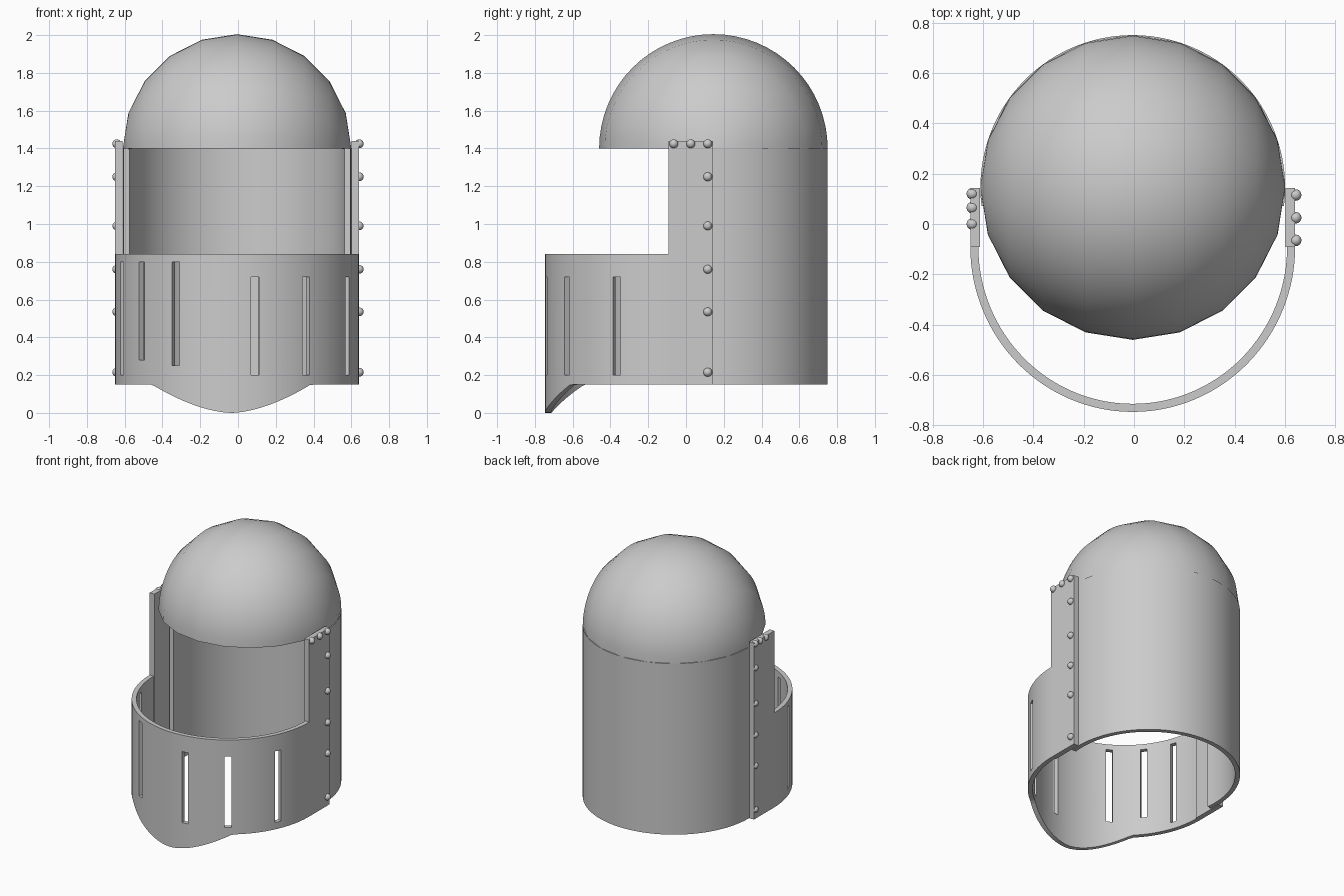
import bpy, bmesh
from math import sin, cos, pi, radians, sqrt, atan2
from mathutils import Matrix, Vector

cube = bpy.data.objects.get("Cube")
if cube:
    bpy.data.objects.remove(cube, do_unlink=True)

CX, CY = -0.005, 0.145      # axis of the skull
R, WALL = 0.605, 0.032      # skull radius and plate thickness
VY, VRX, VRY = -0.09, 0.645, 0.656   # visor centre and radii
BASE, BROW, TOP = 0.15, 1.4, 1.44


def finish(name, bm):
    bmesh.ops.recalc_face_normals(bm, faces=bm.faces[:])
    mesh = bpy.data.meshes.new(name)
    bm.to_mesh(mesh)
    bm.free()
    obj = bpy.data.objects.new(name, mesh)
    bpy.context.collection.objects.link(obj)
    return obj


def activate(obj):
    bpy.ops.object.select_all(action='DESELECT')
    obj.select_set(True)
    bpy.context.view_layer.objects.active = obj


def smooth(obj):
    activate(obj)
    bpy.ops.object.shade_smooth_by_angle(angle=radians(35))


def add_box(bm, size, matrix):
    bmesh.ops.create_cube(bm, size=1, matrix=matrix @ Matrix.Diagonal((*size, 1)))


def curved_wall(name, cy, rx, ry, start, end, steps, low, high):
    """Closed, thick arc of wall; low(x) gives the height of its lower edge."""
    bm = bmesh.new()
    rings = []
    for i in range(steps + 1):
        a = radians(start + (end - start) * i / steps)
        c, s = cos(a), sin(a)
        z = low(rx * c)
        ring = [bm.verts.new((CX + (rx - t) * c, cy + (ry - t) * s, h))
                for t, h in ((0, z), (0, high), (WALL, high), (WALL, z))]
        rings.append(ring)
    for p, q in zip(rings, rings[1:]):
        for k in range(4):
            n = (k + 1) % 4
            bm.faces.new((p[k], q[k], q[n], p[n]))
    bm.faces.new(rings[0])
    bm.faces.new(rings[-1])
    return finish(name, bm)


# Skull dome: a coarse profile swept finely about the side-to-side axis
bm = bmesh.new()
rows = []
for i in range(11):
    a = pi * i / 10
    rows.append([bm.verts.new((CX + R * cos(a),
                               CY + R * sin(a) * cos(pi * j / 32),
                               BROW + R * sin(a) * sin(pi * j / 32)))
                 for j in range(33)])
for p, q in zip(rows, rows[1:]):
    for j in range(32):
        bm.faces.new((p[j], p[j + 1], q[j + 1], q[j]))
bmesh.ops.remove_doubles(bm, verts=bm.verts[:], dist=0.0001)
dome = finish("skull_dome", bm)
shell = dome.modifiers.new("Thickness", 'SOLIDIFY')
shell.thickness = WALL
shell.offset = -1
activate(dome)
bpy.ops.object.modifier_apply(modifier=shell.name)
smooth(dome)

# Back and cheek wall
smooth(curved_wall("back_wall", CY, R, R, -7, 187, 64, lambda x: BASE, BROW))

# Visor with a pointed chin
visor = curved_wall("visor", VY, VRX, VRY, 180, 360, 64,
                    lambda x: BASE * min(1, (abs(x + 0.03) / 0.42) ** 1.7), 0.84)

# Breathing slots: side position, lower and upper end
slots = [(-0.615, 0.2, 0.8), (-0.51, 0.28, 0.8), (-0.33, 0.25, 0.8),
         (0.09, 0.2, 0.72), (0.36, 0.2, 0.72), (0.58, 0.2, 0.72)]
bm = bmesh.new()
for x, low, high in slots:
    y = -VRY * sqrt(1 - ((x - CX) / VRX) ** 2)
    turn = Matrix.Rotation(atan2(y, x - CX), 4, 'Z')
    place = Matrix.Translation((x, VY + y, (low + high) / 2))
    add_box(bm, (0.2, 0.045, high - low), place @ turn)
cutter = finish("slot_cutter", bm)
cutter.hide_render = True
cut = visor.modifiers.new("Slots", 'BOOLEAN')
cut.operation = 'DIFFERENCE'
cut.object = cutter
activate(visor)
bpy.ops.object.modifier_apply(modifier=cut.name)
bpy.data.objects.remove(cutter, do_unlink=True)
smooth(visor)

# Side straps with rivets
for side, name, row in ((1, "left", (0.115, 0.025, -0.065)),
                        (-1, "right", (0.12, 0.065, 0.0))):
    bm = bmesh.new()
    add_box(bm, (0.038, 0.235, TOP - BASE),
            Matrix.Translation((CX + side * 0.626, 0.026, (TOP + BASE) / 2)))
    finish(name + "_strap", bm)

    spots = [(y, 1.425) for y in row]
    spots += [(row[0], z) for z in (1.25, 0.99, 0.76, 0.535, 0.215)]
    bm = bmesh.new()
    for y, z in spots:
        bmesh.ops.create_uvsphere(bm, u_segments=16, v_segments=10, radius=0.023,
                                  matrix=Matrix.Translation((side * 0.642, y, z)))
    smooth(finish(name + "_rivets", bm))
